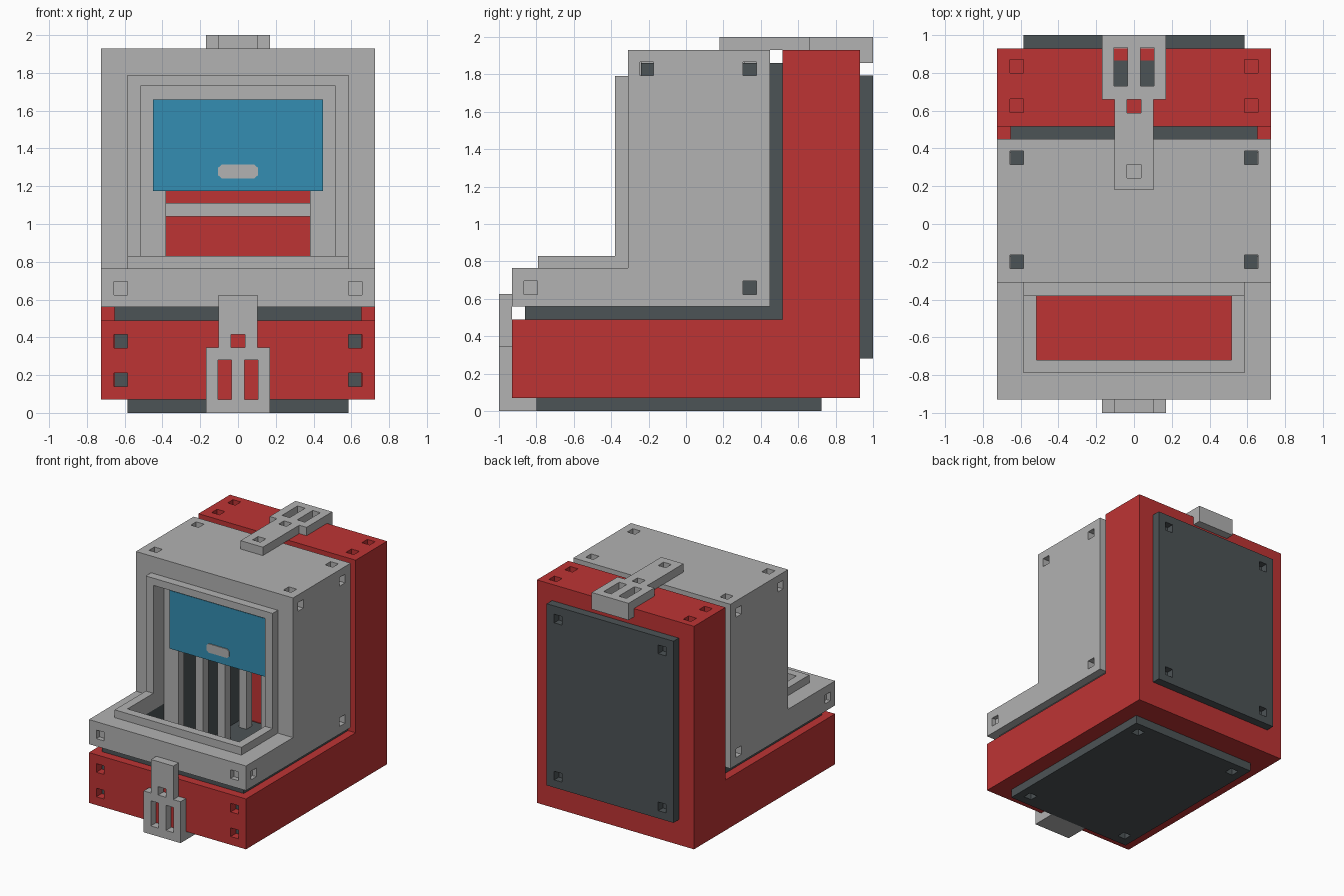
import bpy, bmesh
from mathutils import Vector

default = bpy.data.objects.get("Cube")
if default:
    bpy.data.objects.remove(default, do_unlink=True)


def material(name, rgb):
    m = bpy.data.materials.new(name)
    m.use_nodes = True
    m.diffuse_color = (*rgb, 1)
    m.node_tree.nodes["Principled BSDF"].inputs["Base Color"].default_value = (*rgb, 1)
    return m


GREY = material("light grey", (0.445, 0.445, 0.445))
RED = material("red", (0.515, 0.034, 0.034))
DARK = material("dark slate", (0.073, 0.087, 0.093))
BLUE = material("blue", (0.034, 0.27, 0.445))


def add_box(bm, x, y, z):
    """Box from three (low, high) ranges."""
    verts = bmesh.ops.create_cube(bm, size=1)["verts"]
    for v in verts:
        v.co = Vector([lo + (c + 0.5) * (hi - lo) for c, (lo, hi) in zip(v.co, (x, y, z))])


def finish(name, bm, mat=None):
    bmesh.ops.recalc_face_normals(bm, faces=bm.faces)
    mesh = bpy.data.meshes.new(name)
    bm.to_mesh(mesh)
    bm.free()
    obj = bpy.data.objects.new(name, mesh)
    bpy.context.collection.objects.link(obj)
    if mat:
        mesh.materials.append(mat)
    return obj


def boxes(name, ranges, mat=None):
    bm = bmesh.new()
    for r in ranges:
        add_box(bm, *r)
    return finish(name, bm, mat)


def prism(name, points, axis, lo, hi, mat):
    """Extrude a 2D outline along the given axis (0, 1 or 2)."""
    bm = bmesh.new()

    def place(p, depth):
        co = list(p)
        co.insert(axis, depth)
        return bm.verts.new(co)

    face = bm.faces.new([place(p, lo) for p in points])
    moved = bmesh.ops.extrude_face_region(bm, geom=[face])["geom"]
    for v in moved:
        if isinstance(v, bmesh.types.BMVert):
            v.co[axis] = hi
    return finish(name, bm, mat)


def cut(obj, ranges):
    """Subtract boxes and bake the result."""
    cutter = boxes("cutter", ranges)
    cutter.hide_render = True
    mod = obj.modifiers.new("cut", "BOOLEAN")
    mod.operation, mod.solver, mod.object = "DIFFERENCE", "EXACT", cutter
    mod.use_self = True
    graph = bpy.context.evaluated_depsgraph_get()
    baked = bpy.data.meshes.new_from_object(obj.evaluated_get(graph))
    obj.modifiers.clear()
    obj.data = baked
    bpy.data.objects.remove(cutter, do_unlink=True)


def around(c, r=0.036):
    return (c - r, c + r)


def sym(r):
    return (-r, r)


def mirrored(x, y, z):
    return [(x, y, z), ((-x[1], -x[0]), y, z)]


def l_shape(front, bottom, top, back, step_z, step_y):
    return [(front, bottom), (back, bottom), (back, top),
            (step_y, top), (step_y, step_z), (front, step_z)]


# Red outer shell with cavity and square sockets
shell = prism("outer_shell", l_shape(-0.93, 0.07, 1.93, 0.93, 0.49, 0.515), 0, -0.725, 0.725, RED)
cut(shell, [(sym(0.6), (-0.8, 0.86), (0.14, 1.8))])
sockets = []
for z in (0.175, 0.38):
    sockets += mirrored(around(0.62), (-1, -0.85), around(z))
for y in (0.625, 0.835):
    sockets += mirrored(around(0.62), around(y), (1.88, 2))
cut(shell, sockets)

# Dark inner core showing in the gaps
core = prism("inner_core", l_shape(-0.86, 0.1, 1.86, 0.88, 0.69, -0.24), 0, -0.655, 0.655, DARK)
cut(core, [(sym(0.515), (-0.72, 1), (0, 1.73))])

# Grey front body with sockets
body = prism("front_body", l_shape(-0.93, 0.56, 1.93, 0.45, 0.765, -0.31), 0, -0.725, 0.725, GREY)
cut(body, [(sym(0.55), (-0.75, 0.6), (0.4, 1.76))])
sockets = mirrored(around(0.62), (-1, -0.89), around(0.66))
for y in (-0.2, 0.35):
    sockets += mirrored(around(0.62), around(y), (1.85, 2))
cut(body, sockets)
sockets = mirrored((0.69, 0.8), around(-0.83), around(0.66))
for y, z in ((-0.21, 1.83), (0.34, 1.83), (0.34, 0.66)):
    sockets += mirrored((0.645, 0.8), around(y), around(z))
cut(body, sockets)

# Raised rim around the opening
rim = prism("opening_rim", l_shape(-0.79, 0.69, 1.79, -0.24, 0.83, -0.38), 0, -0.585, 0.585, GREY)
cut(rim, [(sym(0.515), (-0.72, 0), (0.4, 1.73))])

# Frame, screen and screen handle in the opening
boxes("screen_frame", mirrored((0.38, 0.52), (-0.24, -0.17), (0.14, 1.74))
      + [(sym(0.38), (-0.24, -0.17), (1.6, 1.74))], GREY)
boxes("screen", [(sym(0.45), (-0.26, -0.235), (1.175, 1.66))], BLUE)
handle = [(sx * a, 1.278 + sz * b) for sx, sz, a, b in (
    (-1, -1, 0.085, 0.037), (1, -1, 0.085, 0.037), (1, -1, 0.105, 0.02), (1, 1, 0.105, 0.02),
    (1, 1, 0.085, 0.037), (-1, 1, 0.085, 0.037), (-1, 1, 0.105, 0.02), (-1, -1, 0.105, 0.02))]
prism("screen_handle", handle, 1, -0.267, -0.26, GREY)

# Inner posts, cross rail and floor slab
posts = []
for y in (0.12, 0.41, 0.69):
    posts += mirrored((0.38, 0.45), around(y), (0.14, 1.74))
boxes("inner_posts", posts, GREY)
boxes("cross_rail", [(sym(0.4), around(0.69, 0.03), (1.04, 1.11))], GREY)
boxes("floor_slab", [(sym(0.515), (-0.17, 0.8), (0.13, 0.17))], DARK)

# Dark plates under the base and on the back
base = boxes("base_plate", [(sym(0.585), (-0.8, 0.725), (0, 0.08))], DARK)
cut(base, [r for y in (-0.69, 0.62) for r in mirrored(around(0.48), around(y), (-0.1, 0.06))])
back = boxes("back_plate", [(sym(0.585), (0.92, 1), (0.28, 1.795))], DARK)
cut(back, [r for z in (0.38, 1.69) for r in mirrored(around(0.48), (0.94, 1.1), around(z))])


def clasp_outline(wide_end, step, tip):
    return [(-0.17, wide_end), (0.17, wide_end), (0.17, step), (0.103, step),
            (0.103, tip), (-0.103, tip), (-0.103, step), (-0.17, step)]


# Front clasp hooked under the base
front = prism("front_clasp", clasp_outline(0, 0.345, 0.625), 1, -1, -0.93, GREY)
cut(front, mirrored((0.035, 0.105), (-1.1, -0.9), (0.07, 0.28))
    + [(around(0), (-1.1, -0.9), (0.346, 0.416))])
boxes("front_clasp_hook", [(sym(0.17), (-0.93, -0.8), (0, 0.07))], GREY)

# Top clasp hooked over the back
top = prism("top_clasp", clasp_outline(1, 0.66, 0.18), 2, 1.93, 2, GREY)
cut(top, mirrored((0.035, 0.105), (0.73, 0.935), (1.9, 2.1))
    + [(around(0), (0.588, 0.658), (1.9, 2.1)), (around(0), around(0.28), (1.95, 2.1))])
boxes("top_clasp_hook", [(sym(0.17), (0.93, 1), (1.86, 1.93))], GREY)
boxes("clasp_slot_floor", mirrored((0.035, 0.105), (0.73, 0.865), (1.928, 1.935)), DARK)
